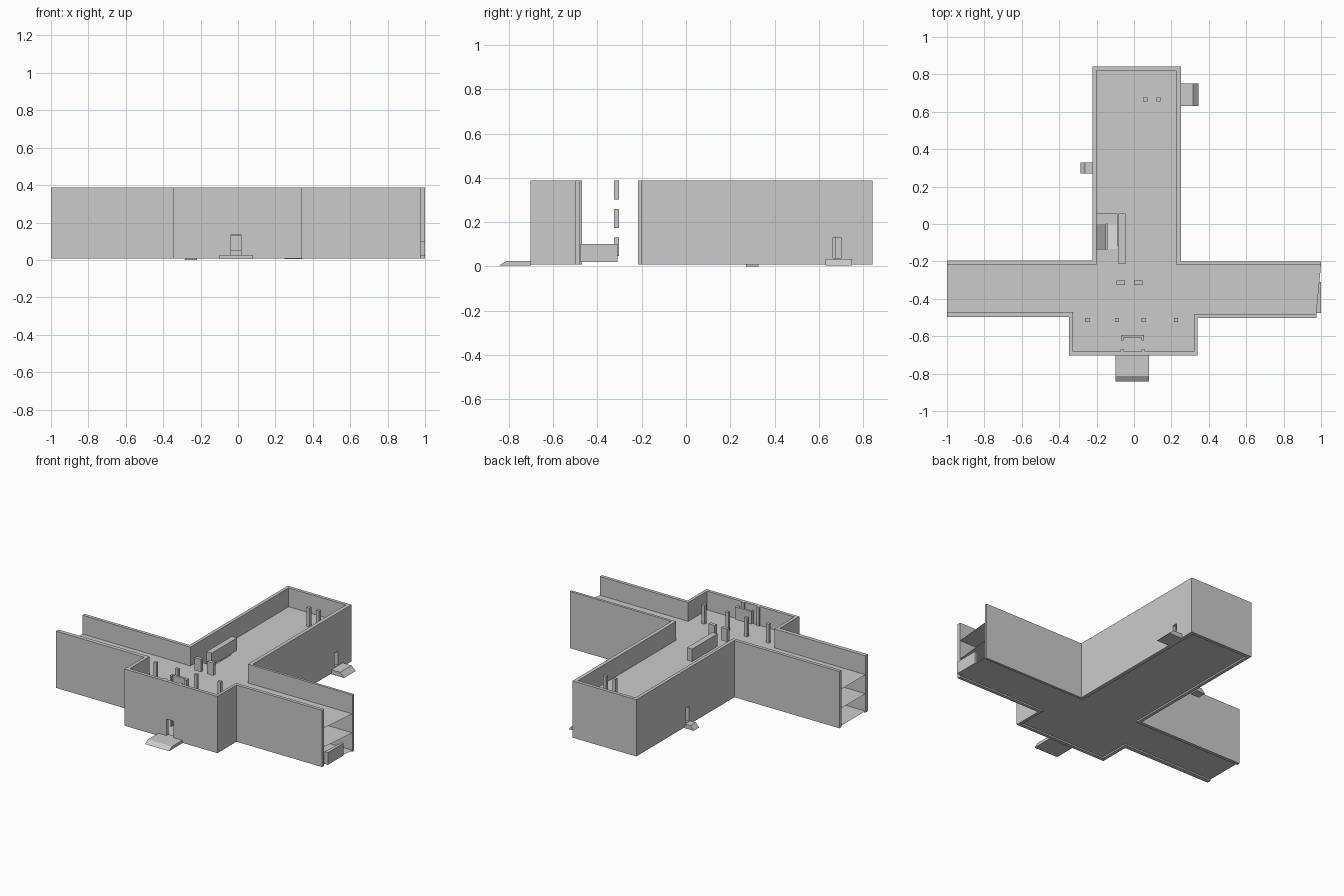
import bpy, bmesh

if "Cube" in bpy.data.objects:
    bpy.data.objects.remove(bpy.data.objects["Cube"])

BASE, TOP = 0.008, 0.388          # wall bottom and top
FLOORS = [0.018, 0.135, 0.262]    # three storeys
CEILS = [0.132, 0.259, TOP]


def finish(name, bm):
    bmesh.ops.recalc_face_normals(bm, faces=bm.faces)
    mesh = bpy.data.meshes.new(name)
    bm.to_mesh(mesh)
    bm.free()
    ob = bpy.data.objects.new(name, mesh)
    bpy.context.collection.objects.link(ob)
    return ob


def prism(name, outline, z0, z1=None):
    """Plan outline at z0, extruded to z1 when given."""
    bm = bmesh.new()
    face = bm.faces.new([bm.verts.new((x, y, z0)) for x, y in outline])
    if z1 is not None:
        up = bmesh.ops.extrude_face_region(bm, geom=[face], use_keep_orig=True)
        for v in up["geom"]:
            if isinstance(v, bmesh.types.BMVert):
                v.co.z = z1
    return finish(name, bm)


def box(name, x0, x1, y0, y1, z0, z1):
    return prism(name, [(x0, y0), (x1, y0), (x1, y1), (x0, y1)], z0, z1)


def sheet(name, corners):
    bm = bmesh.new()
    bm.faces.new([bm.verts.new(c) for c in corners])
    return finish(name, bm)


def step(name, x0, x1, y0, y1, z0, z1, dx0=0, dx1=0, dy0=0):
    """Block whose top edges are pulled in, giving sloped sides."""
    ob = box(name, x0, x1, y0, y1, z0, z1)
    for v in ob.data.vertices:
        if v.co.z > (z0 + z1) / 2:
            v.co.x += dx0 if v.co.x < (x0 + x1) / 2 else -dx1
            v.co.y += dy0 if v.co.y < (y0 + y1) / 2 else 0
    return ob


def cut_door(wall, name, *dims):
    cutter = box(name, *dims)
    cutter.hide_render = True
    cutter.hide_viewport = False
    cutter.display_type = 'WIRE'
    m = wall.modifiers.new(name, 'BOOLEAN')
    m.operation, m.object, m.solver = 'DIFFERENCE', cutter, 'EXACT'


# Outer walls: two open-ended runs
north_out = [(-1, -.195), (-.222, -.195), (-.222, .843), (.25, .843), (.25, -.2), (1, -.2)]
north_in = [(-1, -.217), (-.2, -.217), (-.2, .821), (.225, .821), (.225, -.217), (1, -.217)]
south_out = [(-1, -.497), (-.347, -.497), (-.347, -.703), (.34, -.703), (.34, -.502), (.975, -.502)]
south_in = [(-1, -.47), (-.325, -.47), (-.325, -.681), (.32, -.681), (.32, -.48), (.975, -.48)]
north = prism("north_wall", north_out + north_in[::-1], BASE, TOP)
south = prism("south_wall", south_out + south_in[::-1], BASE, TOP)

# Doorways
cut_door(south, "front_door_cutter", -.037, .016, -.75, -.65, .025, .135)
cut_door(north, "right_door_cutter", .2, .3, .665, .7, .038, .13)
cut_door(north, "left_door_cutter", -.26, -.18, .283, .315, .03, .13)

# Floors, the upper ones notched for the stairwell
notch = [(-.2, -.135), (-.09, -.135), (-.09, .055), (-.2, .055)]
for i, z in enumerate(FLOORS):
    edge = north_in[:2] + (notch if i else []) + north_in[2:]
    prism(f"floor_{i}", edge + south_in[::-1], z)

# Contents of each storey
for i, (z, c) in enumerate(zip(FLOORS, CEILS)):
    low = c - .085
    for n, (x, y) in enumerate([(-.25, -.513), (-.09, -.513), (.05, -.513), (.225, -.513),
                                (.06, .665), (.13, .665)]):
        box(f"pillar_{i}_{n}", x - .011, x + .011, y - .01, y + .01, z, c)
    for n, x in enumerate((-.07, .022)):
        box(f"hall_block_{i}_{n}", x - .023, x + .023, -.325, -.302, low, c)
    # U-shaped desk facing the entrance
    prism(f"desk_{i}", [(-.07, -.593), (.053, -.593), (.053, -.622), (.04, -.622),
                        (.04, -.608), (-.057, -.608), (-.057, -.622), (-.07, -.622)], low, c)
    for n, x in enumerate((-.063, .05)):
        box(f"entry_post_{i}_{n}", x - .01, x + .01, -.685, -.67, z, c)
    box(f"stair_wall_{i}", -.083, -.045, -.215, .055, low, c)

# Stair flights and landings
for i in range(2):
    a, b = FLOORS[i], FLOORS[i + 1]
    m = (a + b) / 2
    sheet(f"flight_up_{i}", [(-.2, -.135, a), (-.15, -.135, a), (-.15, 0, m), (-.2, 0, m)])
    sheet(f"flight_on_{i}", [(-.142, -.135, b), (-.09, -.135, b), (-.09, 0, m), (-.142, 0, m)])
    sheet(f"landing_{i}", [(-.2, 0, m), (-.09, 0, m), (-.09, .055, m), (-.2, .055, m)])

# Low panel closing part of the east end
prism("east_end_panel", [(.975, -.477), (1, -.477), (1, -.31), (.985, -.31)], .02, .102)

# Outside steps with sloped edges
step("front_step", -.098, .08, -.843, -.7, .005, .025, dy0=.03)
step("right_step", .248, .346, .63, .75, .004, .034, dx1=.03)
step("left_step", -.287, -.22, .27, .328, 0, .028, dx0=.025)
